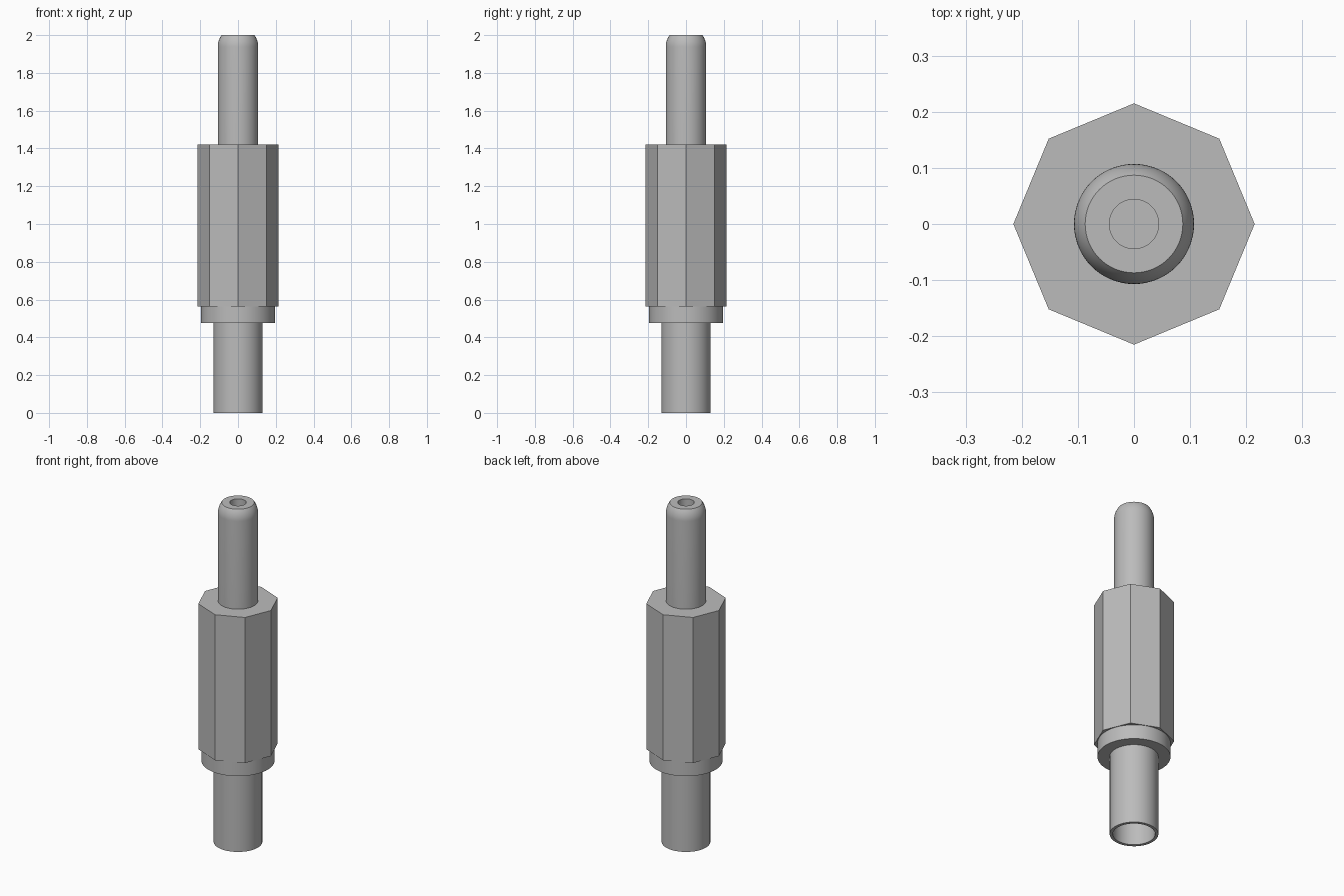
import bpy
import bmesh
import math

cube = bpy.data.objects.get("Cube")
if cube:
    bpy.data.objects.remove(cube, do_unlink=True)

metal = bpy.data.materials.new("grey_metal")
metal.use_nodes = True
grey = (0.5, 0.5, 0.5, 1.0)
metal.diffuse_color = grey
metal.node_tree.nodes["Principled BSDF"].inputs["Base Color"].default_value = grey


def lathe(name, profile, sides=64, smooth=True):
    """Turn a profile of (radius, height) points about z; radius 0 makes a pole."""
    bm = bmesh.new()
    verts = [bm.verts.new((r, 0, z)) for r, z in profile]
    edges = [bm.edges.new(pair) for pair in zip(verts, verts[1:])]
    bmesh.ops.spin(bm, geom=verts + edges, cent=(0, 0, 0), axis=(0, 0, 1),
                   angle=math.tau, steps=sides, use_duplicate=False)
    bmesh.ops.remove_doubles(bm, verts=bm.verts, dist=0.0001)
    bmesh.ops.recalc_face_normals(bm, faces=bm.faces)
    mesh = bpy.data.meshes.new(name)
    bm.to_mesh(mesh)
    bm.free()
    mesh.materials.append(metal)
    obj = bpy.data.objects.new(name, mesh)
    bpy.context.collection.objects.link(obj)
    if smooth:
        bpy.ops.object.select_all(action="DESELECT")
        obj.select_set(True)
        bpy.context.view_layer.objects.active = obj
        bpy.ops.object.shade_smooth_by_angle(angle=math.radians(30))
    return obj


# Lower tube, open at the bottom
lathe("lower_tube", [(0, 0.48), (0.113, 0.48), (0.113, 0), (0.13, 0),
                     (0.13, 0.48), (0, 0.48)][:5])

# Collar between the tube and the body
lathe("collar", [(0, 0.477), (0.195, 0.477), (0.195, 0.562), (0, 0.562)])

# Eight-sided body with corners on the axes
lathe("octagonal_body", [(0, 0.562), (0.215, 0.562), (0.215, 1.42), (0, 1.42)],
      sides=8, smooth=False)

# Upper pin: rounded shoulder, flat rim and a blind hole
radius, rim, hole = 0.107, 0.087, 0.044
end = math.acos(rim / radius)
base = 2 - radius * math.sin(end)
shoulder = [(radius * math.cos(end * i / 8), base + radius * math.sin(end * i / 8))
            for i in range(9)]
lathe("upper_pin", [(0, 1.42), (radius, 1.42)] + shoulder
      + [(hole, 2), (hole, 1.8), (0, 1.8)])
